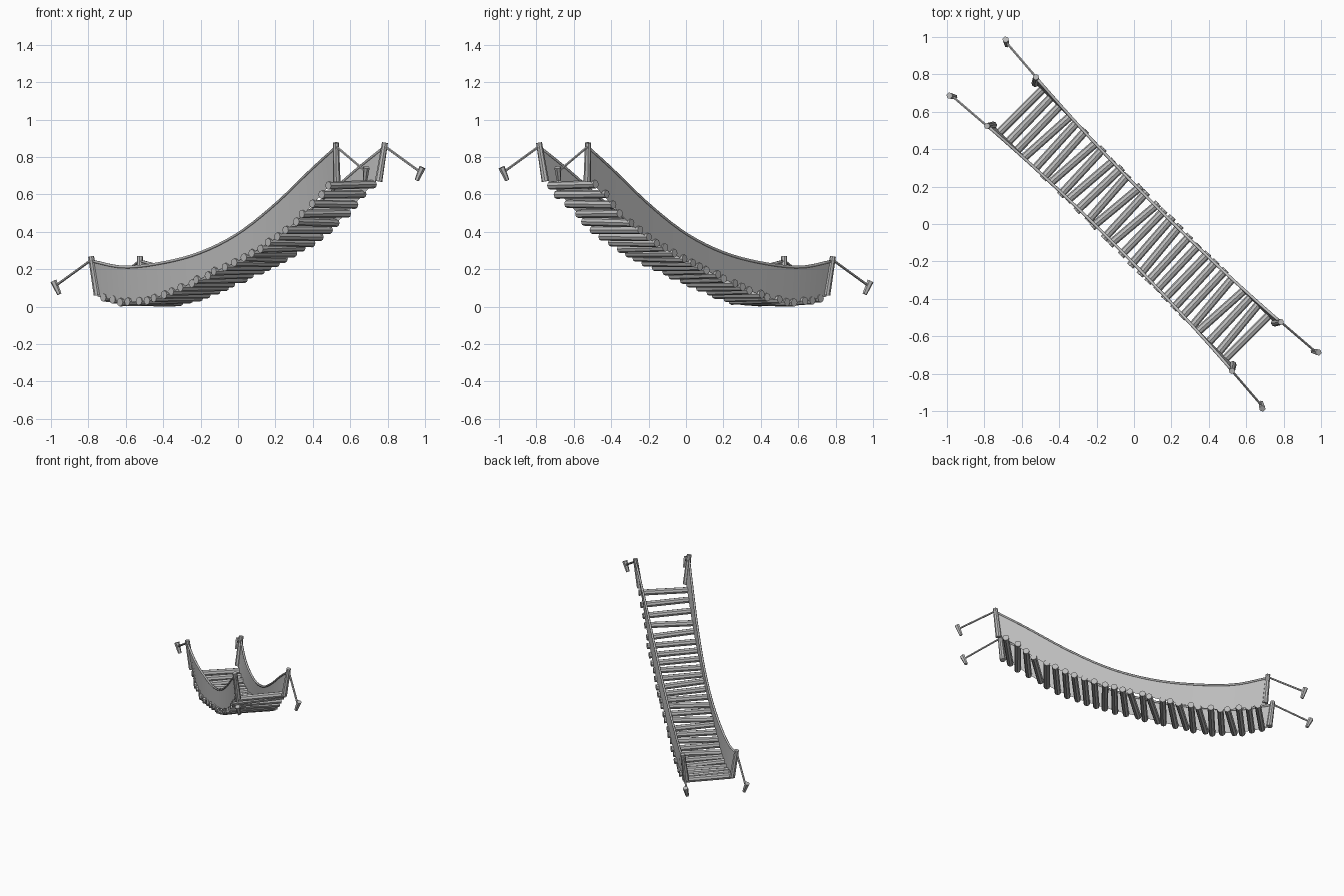
import bpy, bmesh, math, random
from mathutils import Vector

random.seed(4)
if "Cube" in bpy.data.objects:
    bpy.data.objects.remove(bpy.data.objects["Cube"], do_unlink=True)

grey = bpy.data.materials.new("weathered_grey")
grey.use_nodes = True
colour = (0.5, 0.5, 0.5, 1)
grey.diffuse_color = colour
grey.node_tree.nodes["Principled BSDF"].inputs["Base Color"].default_value = colour


def place(s, t, z):
    """Bridge frame (along, across, height) to world: the bridge runs diagonally."""
    r = math.sqrt(0.5)
    return Vector(((s + t) * r, (t - s) * r, z))


def curve_at(keys, s):
    """Smooth curve through (distance, height) keys."""
    i = 0
    while i < len(keys) - 2 and s > keys[i + 1][0]:
        i += 1

    def slope(k):
        a, b = keys[max(k - 1, 0)], keys[min(k + 1, len(keys) - 1)]
        return (b[1] - a[1]) / (b[0] - a[0])

    (x0, z0), (x1, z1) = keys[i], keys[i + 1]
    w, u = x1 - x0, (s - x0) / (x1 - x0)
    return ((2*u**3 - 3*u**2 + 1) * z0 + (u**3 - 2*u**2 + u) * w * slope(i)
            + (3*u**2 - 2*u**3) * z1 + (u**3 - u**2) * w * slope(i + 1))


def finish(name, bm, smooth=False):
    mesh = bpy.data.meshes.new(name)
    bm.to_mesh(mesh)
    bm.free()
    for p in mesh.polygons:
        p.use_smooth = smooth
    mesh.materials.append(grey)
    ob = bpy.data.objects.new(name, mesh)
    bpy.context.collection.objects.link(ob)
    return ob


def rod(name, a, b, r1, r2, sides=8):
    """Tapered rod between two points."""
    bm = bmesh.new()
    axis = b - a
    bmesh.ops.create_cone(bm, cap_ends=True, segments=sides, radius1=r1,
                          radius2=r2, depth=axis.length)
    ob = finish(name, bm)
    ob.rotation_mode = 'QUATERNION'
    ob.rotation_quaternion = axis.to_track_quat('Z', 'Y')
    ob.location = (a + b) / 2
    return ob


deck = [(-0.91, 0.055), (-0.69, 0.025), (-0.5, 0.04), (-0.236, 0.112), (-0.02, 0.185),
        (0.16, 0.245), (0.443, 0.365), (0.627, 0.475), (0.84, 0.64), (0.91, 0.69)]
rail = [(-0.926, 0.245), (-0.7, 0.212), (-0.41, 0.235), (-0.13, 0.29),
        (0.15, 0.39), (0.435, 0.545), (0.72, 0.73), (0.926, 0.855)]

# Deck logs, slightly irregular
LOGS = 27
for i in range(LOGS):
    s = -0.855 + 1.71 * i / (LOGS - 1)
    skew = 0 if i in (0, LOGS - 1) else random.uniform(-0.018, 0.018)
    tilt = random.uniform(-0.004, 0.004)
    z = curve_at(deck, s)
    half = 0.17 + random.uniform(-0.006, 0.006)
    rod("deck_log", place(s - skew, -half, z - tilt), place(s + skew, half, z + tilt),
        0.022, 0.022)

STEPS = 28
for side, label in ((1, "left"), (-1, "right")):
    # Side panel and hand rope
    bm = bmesh.new()
    rows, path = [], []
    for k in range(STEPS + 1):
        f = -1 + 2 * k / STEPS
        top = place(0.926 * f, side * (0.15 + 0.033 * f * f), curve_at(rail, 0.926 * f))
        low = place(0.905 * f, side * 0.158, curve_at(deck, 0.905 * f))
        path.append(top)
        rows.append((bm.verts.new(top), bm.verts.new(low)))
    for a, b in zip(rows, rows[1:]):
        bm.faces.new((a[0], a[1], b[1], b[0]))
    finish(label + "_side_panel", bm, True)

    bm = bmesh.new()
    rings = []
    for p in path:
        ring = []
        for j in range(6):
            ang = math.tau * j / 6
            ring.append(bm.verts.new(p + place(0, 0.008 * math.cos(ang), 0.008 * math.sin(ang))))
        rings.append(ring)
    for a, b in zip(rings, rings[1:]):
        for j in range(6):
            n = (j + 1) % 6
            bm.faces.new((a[j], a[n], b[n], b[j]))
    bm.faces.new(rings[0])
    bm.faces.new(rings[-1])
    bmesh.ops.recalc_face_normals(bm, faces=bm.faces)
    finish(label + "_hand_rope", bm, True)

    # Posts, guy ropes and ground stakes at both ends
    for end, base, name in ((1, 0.67, "upper"), (-1, 0.062, "lower")):
        rod(f"{name}_{label}_post", place(end * 0.905, side * 0.158, base),
            place(end * 0.926, side * 0.185, base + 0.207), 0.02, 0.016)
        rod(f"{name}_{label}_guy_rope", place(end * 0.926, side * 0.185, base + 0.187),
            place(end * 1.174, side * 0.204, base + 0.05), 0.007, 0.007, 6)
        rod(f"{name}_{label}_stake", place(end * 1.156, side * 0.195, base + 0.005),
            place(end * 1.183, side * 0.212, base + 0.075), 0.012, 0.018, 6)
